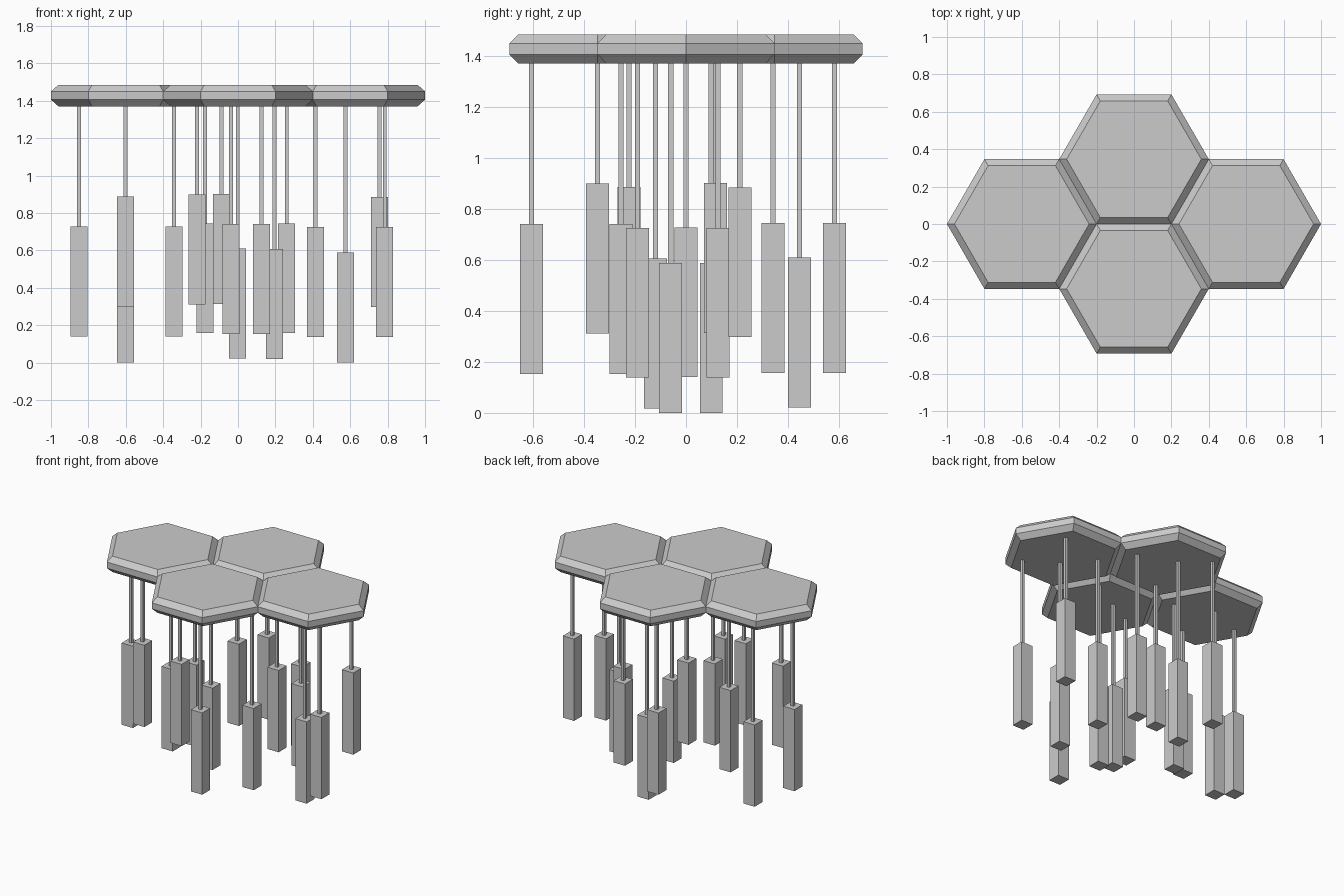
import bpy
import bmesh
from math import cos, sin, pi, sqrt

old = bpy.data.objects.get("Cube")
if old:
    bpy.data.objects.remove(old, do_unlink=True)

# Single flat grey
GREY = (0.6, 0.6, 0.6, 1.0)
grey = bpy.data.materials.new("light grey")
grey.use_nodes = True
grey.diffuse_color = GREY
grey.node_tree.nodes["Principled BSDF"].inputs["Base Color"].default_value = GREY


def finish(name, bm):
    bmesh.ops.recalc_face_normals(bm, faces=bm.faces)
    mesh = bpy.data.meshes.new(name)
    bm.to_mesh(mesh)
    bm.free()
    mesh.materials.append(grey)
    obj = bpy.data.objects.new(name, mesh)
    bpy.context.collection.objects.link(obj)
    return obj


def hex_plate(name, cx, cy):
    """Six-sided ceiling plate with chamfered upper and lower rims."""
    bm = bmesh.new()
    profile = [(0.36, 1.37), (RADIUS, 1.406), (RADIUS, 1.45), (0.36, 1.485)]
    rings = [[bm.verts.new((cx + r * cos(i * pi / 3), cy + r * sin(i * pi / 3), z))
              for i in range(6)] for r, z in profile]
    for low, high in zip(rings, rings[1:]):
        for i in range(6):
            j = (i + 1) % 6
            bm.faces.new((low[i], low[j], high[j], high[i]))
    bm.faces.new(rings[0][::-1])
    bm.faces.new(rings[-1])
    return finish(name, bm)


def box(name, x, y, width, bottom, top):
    bm = bmesh.new()
    bmesh.ops.create_cube(bm, size=1)
    for v in bm.verts:
        v.co = (x + v.co.x * width, y + v.co.y * width,
                bottom + (v.co.z + 0.5) * (top - bottom))
    return finish(name, bm)


RADIUS = 0.4
APOTHEM = RADIUS * sqrt(3) / 2
LAMP_HEIGHT = 0.588
LAMP_WIDTH = 0.09
ROD_WIDTH = 0.02

# Each cluster: plate centre, then its lamps as (x, y, bottom height)
clusters = {
    "left": ((0.6, 0), [(0.414, 0.126, 0.138), (0.784, -0.191, 0.138),
                        (0.756, 0.211, 0.297), (0.575, -0.06, 0)]),
    "right": ((-0.6, 0), [(-0.85, 0, 0.14), (-0.342, 0, 0.14),
                          (-0.602, -0.224, 0.299), (-0.602, 0.099, 0)]),
    "front": ((0, -APOTHEM), [(0.126, -0.606, 0.153), (-0.037, -0.255, 0.153),
                              (-0.219, -0.347, 0.311), (0.195, -0.12, 0.018)]),
    "back": ((0, APOTHEM), [(-0.176, 0.583, 0.157), (0.26, 0.342, 0.157),
                            (-0.088, 0.116, 0.314), (-0.002, 0.446, 0.022)]),
}

for side, (centre, lamps) in clusters.items():
    hex_plate(f"{side}_ceiling_plate", *centre)
    for n, (x, y, bottom) in enumerate(lamps, 1):
        top = bottom + LAMP_HEIGHT
        box(f"{side}_lamp_{n}", x, y, LAMP_WIDTH, bottom, top)
        box(f"{side}_rod_{n}", x, y, ROD_WIDTH, top - 0.01, 1.38)
